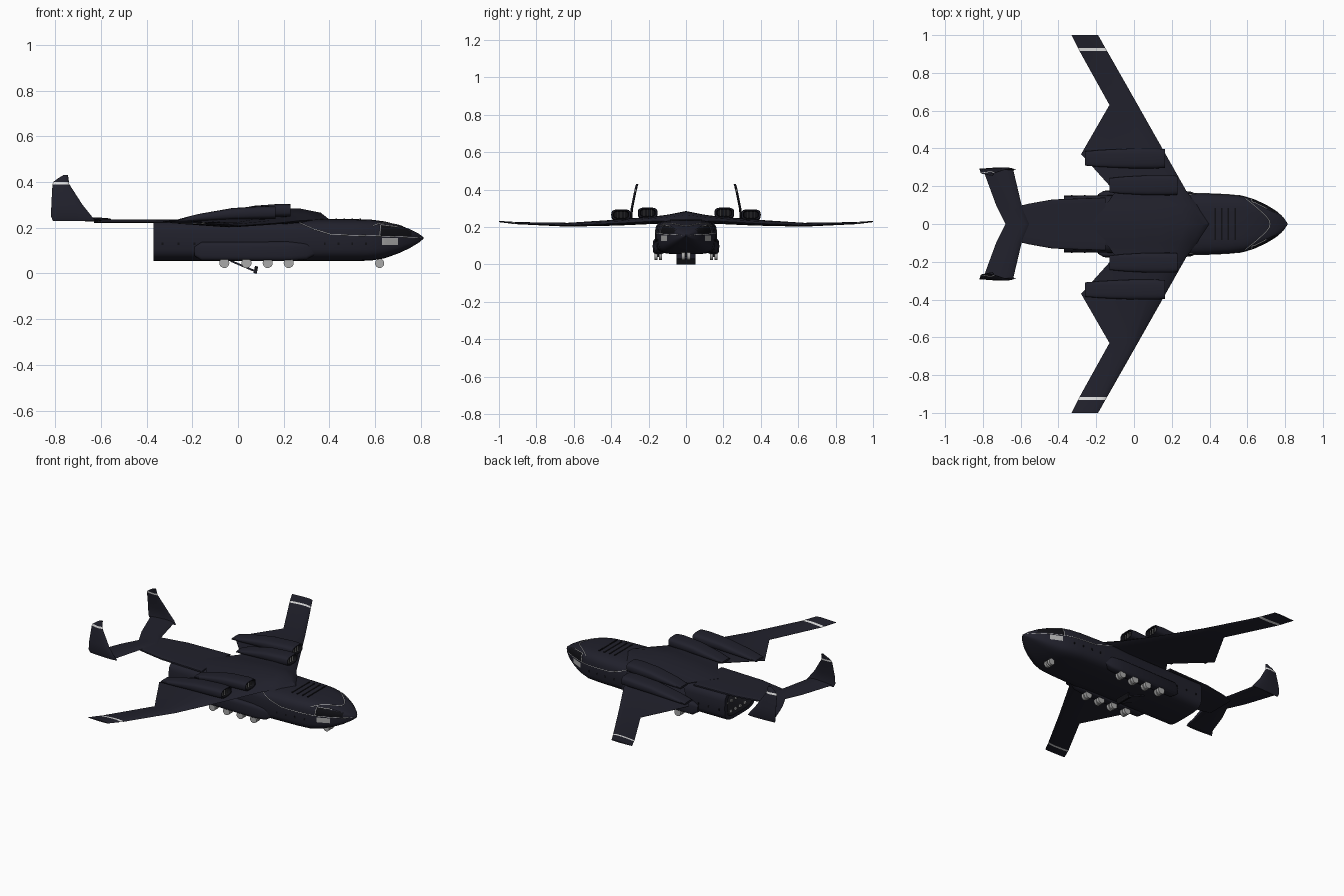
import bpy, bmesh, math

if "Cube" in bpy.data.objects:
    bpy.data.objects.remove(bpy.data.objects["Cube"], do_unlink=True)


def material(name, colour):
    m = bpy.data.materials.new(name)
    m.use_nodes = True
    m.diffuse_color = (*colour, 1)
    bsdf = m.node_tree.nodes["Principled BSDF"]
    bsdf.inputs["Base Color"].default_value = (*colour, 1)
    bsdf.inputs["Roughness"].default_value = 0.6
    return m


NAVY = material("dark navy paint", (0.015, 0.015, 0.025))
BLACK = material("black interior", (0.005, 0.005, 0.007))
WHITE = material("white marking", (0.75, 0.75, 0.75))
GREY = material("light grey metal", (0.4, 0.4, 0.4))


def finish(name, bm, mats, angle=35):
    bmesh.ops.recalc_face_normals(bm, faces=bm.faces)
    mesh = bpy.data.meshes.new(name)
    bm.to_mesh(mesh)
    bm.free()
    for m in mats:
        mesh.materials.append(m)
    ob = bpy.data.objects.new(name, mesh)
    bpy.context.collection.objects.link(ob)
    bpy.ops.object.select_all(action='DESELECT')
    bpy.context.view_layer.objects.active = ob
    ob.select_set(True)
    bpy.ops.object.shade_smooth_by_angle(angle=math.radians(angle))
    return ob


def loft(name, rings, mats=(NAVY,), second=(), caps=(0, 0)):
    """Skin closed rings; segments listed in second use the second material."""
    bm = bmesh.new()
    loops = [[bm.verts.new(p) for p in ring] for ring in rings]
    n = len(rings[0])
    for s, (a, b) in enumerate(zip(loops, loops[1:])):
        for i in range(n):
            j = (i + 1) % n
            bm.faces.new((a[i], a[j], b[j], b[i])).material_index = int(s in second)
    for loop, idx in zip((loops[0], loops[-1]), caps):
        bm.faces.new(loop).material_index = idx
    return finish(name, bm, mats)


def rounded(x, y, z, w, h, power=4, n=32):
    """Superellipse ring across the x axis."""
    ring = []
    for i in range(n):
        c, s = math.cos(math.tau * i / n), math.sin(math.tau * i / n)
        ring.append((x, y + w * math.copysign(abs(c) ** (2 / power), c),
                     z + h * math.copysign(abs(s) ** (2 / power), s)))
    return ring


def airfoil(lead, trail, thick):
    shape = [(0, 0), (.06, .6), (.2, .95), (.4, 1), (.7, .6), (1, .05),
             (1, -.05), (.7, -.4), (.4, -.6), (.2, -.55), (.06, -.35)]
    return [(lead + (trail - lead) * u, v * thick) for u, v in shape]


def box(name, centre, size, mat, tilt=0):
    bpy.ops.mesh.primitive_cube_add(size=1, location=centre, rotation=(0, tilt, 0))
    ob = bpy.context.object
    ob.name, ob.scale = name, size
    ob.data.materials.append(mat)
    return ob


# Fuselage: x, half width, bottom, top
HULL = [(-.37, .15, .055, .236), (.15, .155, .055, .236), (.3, .166, .055, .238),
        (.5, .157, .055, .238), (.58, .148, .056, .236), (.64, .128, .066, .228),
        (.7, .1, .087, .213), (.75, .07, .11, .195), (.79, .036, .134, .175),
        (.812, .005, .152, .158)]


def hull_at(x):
    for a, b in zip(HULL, HULL[1:]):
        if x <= b[0]:
            t = (x - a[0]) / (b[0] - a[0])
            w, lo, hi = (p + (q - p) * t for p, q in zip(a[1:], b[1:]))
            return w, (lo + hi) / 2, (hi - lo) / 2


def hull_side(x, z, power=4):
    w, zc, h = hull_at(x)
    k = min(abs(z - zc) / h, .97)
    return w * (1 - k ** power) ** (1 / power)


rings = [rounded(-.1, 0, .145, .125, .07), rounded(-.37, 0, .145, .125, .07)]
for x, w, lo, hi in HULL:
    rings.append(rounded(x, 0, (lo + hi) / 2, w, (hi - lo) / 2))
loft("fuselage", rings, (NAVY, BLACK), second=(0,), caps=(1, 0))

# Cargo bay fittings and roof ribs
for row in range(3):
    for col in range(5):
        box("bay_fitting", (-.34 + row * .06, (col - 2) * .045, .083 + row * .015),
            (.012, .014, .012), GREY)
for i in range(4):
    box("roof_rib", (.43 + i * .035, 0, .238), (.008, .17, .004), BLACK)

# Tail boom
outline = [(-.15, .14), (-.37, .132), (-.43, .13), (-.56, .107), (-.63, .09)]
loft("tail_boom", [rounded(x, 0, .229, w, .008, 5) for x, w in outline])


# Surfaces lofted over both sides from half-span sections
def span(name, half, second=()):
    full = [(-y, *r) for y, *r in reversed(half)] + half[1:]
    rings = [[(x, y, z + o) for x, o in airfoil(le, te, t)] for y, le, te, z, t in full]
    last = len(full) - 2
    return loft(name, rings, (NAVY, WHITE), second=[s for k in second for s in (k, last - k)])


span("main_wing", [(0, .4, -.23, .236, .05), (.1, .335, -.15, .234, .032),
                   (.17, .28, -.1, .232, .025), (.37, .167, -.28, .22, .02),
                   (.63, .02, -.13, .21, .013), (.915, -.142, -.288, .22, .007),
                   (.932, -.152, -.297, .222, .007), (1, -.19, -.33, .229, .004)],
     second=(1,))
span("tailplane", [(0, -.55, -.68, .232, .012), (.1, -.595, -.73, .234, .011),
                   (.29, -.64, -.8, .238, .008)])

# Twin fins leaning inward: z, y, front, back
FIN = [(.23, .287, -.625, -.81), (.25, .292, -.64, -.818), (.3, .288, -.68, -.817),
       (.39, .27, -.738, -.812), (.401, .267, -.74, -.808), (.418, .263, -.742, -.785),
       (.43, .259, -.745, -.765)]
for side, label in ((1, "left"), (-1, "right")):
    loft(label + "_fin", [[(x, side * (y + o), z) for x, o in airfoil(f, b, .008)]
                          for z, y, f, b in FIN], (NAVY, WHITE), second=(3,))

    # Engine nacelles with recessed intakes
    for part, y, front, back, z in (("inner", .205, .23, -.13, .276),
                                    ("outer", .347, .165, -.26, .266)):
        length = front - back
        stations = [(.06, .038, .018, 0), (0, .042, .022, 0), (0, .05, .027, 0),
                    (.12, .053, .029, 0), (.45, .052, .026, -.006),
                    (.8, .045, .016, -.022), (1, .038, .006, -.034)]
        loft(f"{label}_{part}_nacelle",
             [rounded(front - u * length, side * y, z + dz, w, h, 3.2, 24)
              for u, w, h, dz in stations], (NAVY, BLACK), second=(0,), caps=(1, 0))
        for k in (-1, 0, 1):
            box("intake_vane", (front - .012, side * y + k * .02, z), (.006, .004, .034), GREY)

    # Landing gear sponson
    pods = [(-.19, .012, .02), (-.16, .03, .04), (.22, .032, .043),
            (.3, .026, .036), (.34, .008, .012)]
    loft(label + "_sponson", [rounded(x, side * .146, .097, w, h, 3.5, 24)
                              for x, w, h in pods])


# Wheels
def wheel(name, x, y, z, r):
    bpy.ops.mesh.primitive_cylinder_add(vertices=20, radius=r, depth=.017,
                                        location=(x, y, z), rotation=(math.pi / 2, 0, 0))
    ob = bpy.context.object
    ob.name = name
    ob.data.materials.append(GREY)
    bpy.ops.object.shade_smooth_by_angle(angle=math.radians(40))


for side in (1, -1):
    for x in (-.06, .037, .13, .222):
        for y in (.137, .16):
            wheel("main_wheel", x, side * y, .046, .022)
        box("main_strut", (x, side * .149, .06), (.012, .008, .04), BLACK)
    wheel("nose_wheel", .62, side * .015, .044, .02)
box("nose_strut", (.62, 0, .06), (.012, .012, .04), BLACK)

# Lowered belly hatch
box("belly_hatch", (.025, 0, .031), (.125, .1, .008), NAVY, .4)
box("hatch_step", (.078, 0, .016), (.014, .1, .032), BLACK, .2)


# Painted details that follow the hull
def stripe(name, points, radius=.0022):
    curve = bpy.data.curves.new(name, 'CURVE')
    curve.dimensions = '3D'
    curve.bevel_depth, curve.bevel_resolution = radius, 1
    line = curve.splines.new('POLY')
    line.points.add(len(points) - 1)
    for p, co in zip(line.points, points):
        p.co = (*co, 1)
    curve.materials.append(WHITE)
    bpy.context.collection.objects.link(bpy.data.objects.new(name, curve))


def side_path(side, ends, steps=8):
    path = []
    for (x0, z0), (x1, z1) in zip(ends, ends[1:]):
        for i in range(steps + 1):
            x, z = x0 + (x1 - x0) * i / steps, z0 + (z1 - z0) * i / steps
            path.append((x, side * hull_side(x, z), z))
    return path


def patch(name, side, x0, x1, z0, z1, mat, n=10):
    bm = bmesh.new()
    grid = []
    for i in range(n + 1):
        x = x0 + (x1 - x0) * i / n
        _, zc, h = hull_at(x)
        top, low = min(z1, zc + .9 * h), max(z0, zc - .9 * h)
        zs = [low + (top - low) * j / 4 for j in range(5)]
        grid.append([bm.verts.new((x, side * (hull_side(x, z) + .0015), z)) for z in zs])
    for a, b in zip(grid, grid[1:]):
        for j in range(4):
            bm.faces.new((a[j], b[j], b[j + 1], a[j + 1]))
    finish(name, bm, (mat,))


for side, label in ((1, "left"), (-1, "right")):
    stripe(label + "_side_stripe", side_path(side, [(.27, .222), (.33, .195), (.41, .17), (.62, .164),
                                                     (.8, .157)]), .0016)
    stripe(label + "_window_frame", side_path(side, [(.62, .164), (.625, .213), (.7, .204)]))
    patch(label + "_cockpit_glass", side, .625, .76, .165, .21, BLACK)
    patch(label + "_grey_panel", side, .63, .7, .125, .155, GREY)
    for i in range(7):
        x = -.33 + i * .07 if i < 3 else .2 + i * .06
        box(label + "_porthole", (x, side * hull_side(x, .13), .13), (.008, .004, .012), BLACK)

# Brow line wrapping over the nose
brow = []
for i in range(25):
    t = -1 + i / 12
    x = .72 - .13 * abs(t) ** 2.2
    w, zc, h = hull_at(x)
    y = .93 * w * t
    brow.append((x, y, zc + h * (1 - abs(y / w) ** 4) ** .25))
stripe("nose_brow_stripe", brow)
